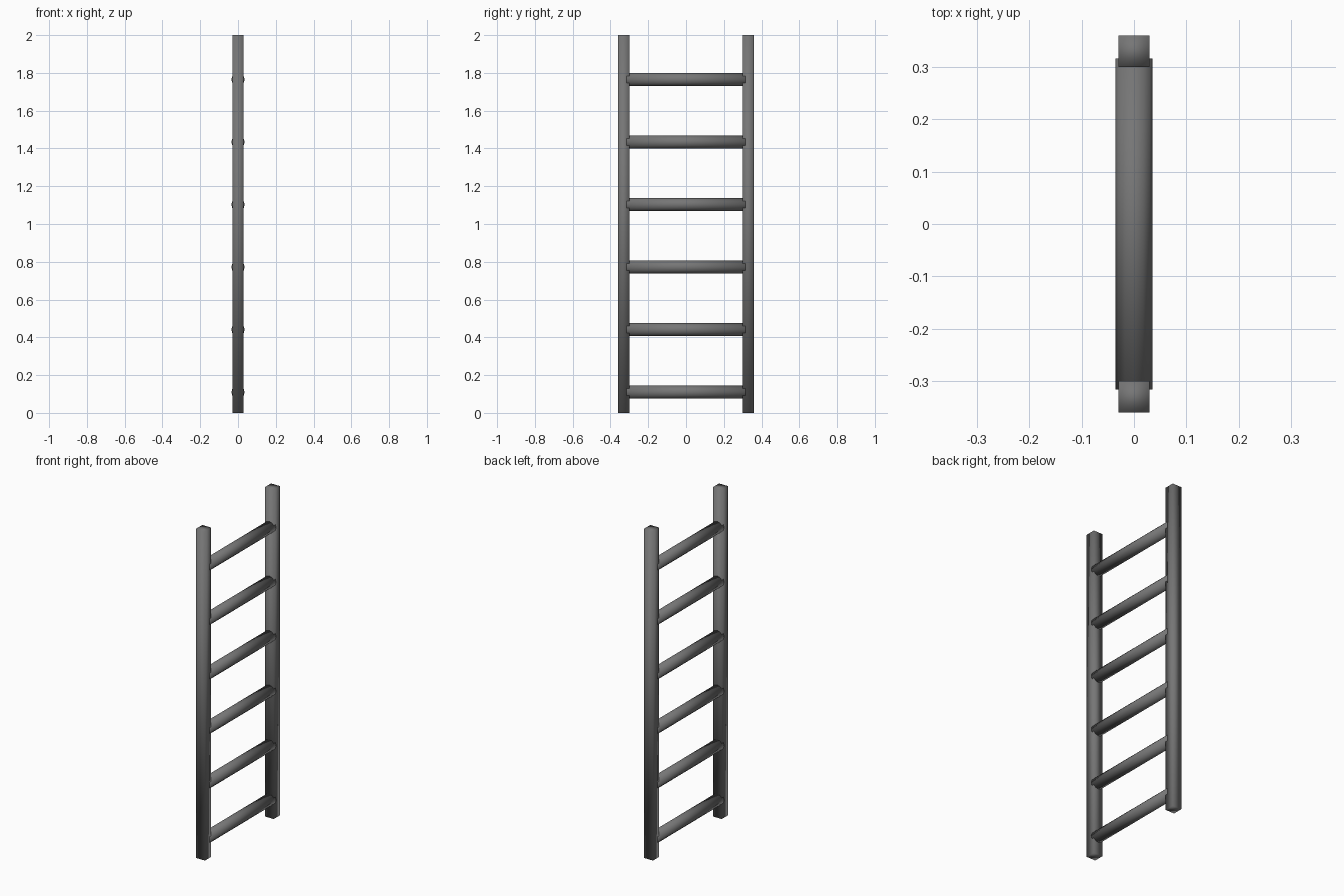
import bpy
import math

if "Cube" in bpy.data.objects:
    bpy.data.objects.remove(bpy.data.objects["Cube"])

RAIL_Y, RAIL_W, HEIGHT = 0.33, 0.06, 2.0
RUNG_R, RUNG_LEN = 0.035, 0.632
RUNG_COUNT, FIRST_Z, STEP = 6, 0.11, 0.331

metal = bpy.data.materials.new("dark_grey")
metal.diffuse_color = (0.18, 0.18, 0.18, 1)
metal.use_nodes = True
metal.node_tree.nodes["Principled BSDF"].inputs["Base Color"].default_value = metal.diffuse_color


def finish(name):
    """Name the active part, bake its transform, and give it soft shading."""
    obj = bpy.context.object
    obj.name = name
    bpy.ops.object.transform_apply(location=False, rotation=True, scale=True)
    obj.data.materials.append(metal)
    bpy.ops.object.shade_smooth()


# Two square side rails
for side, label in ((-1, "front"), (1, "back")):
    bpy.ops.mesh.primitive_cube_add(size=1, location=(0, side * RAIL_Y, HEIGHT / 2))
    bpy.context.object.scale = (RAIL_W, RAIL_W, HEIGHT)
    finish(label + "_rail")

# Round rungs, slightly thicker than the rails and let into them
for i in range(RUNG_COUNT):
    bpy.ops.mesh.primitive_cylinder_add(
        vertices=12, radius=RUNG_R, depth=RUNG_LEN,
        location=(0, 0, FIRST_Z + i * STEP), rotation=(math.pi / 2, 0, 0))
    finish("rung_%d" % (i + 1))
